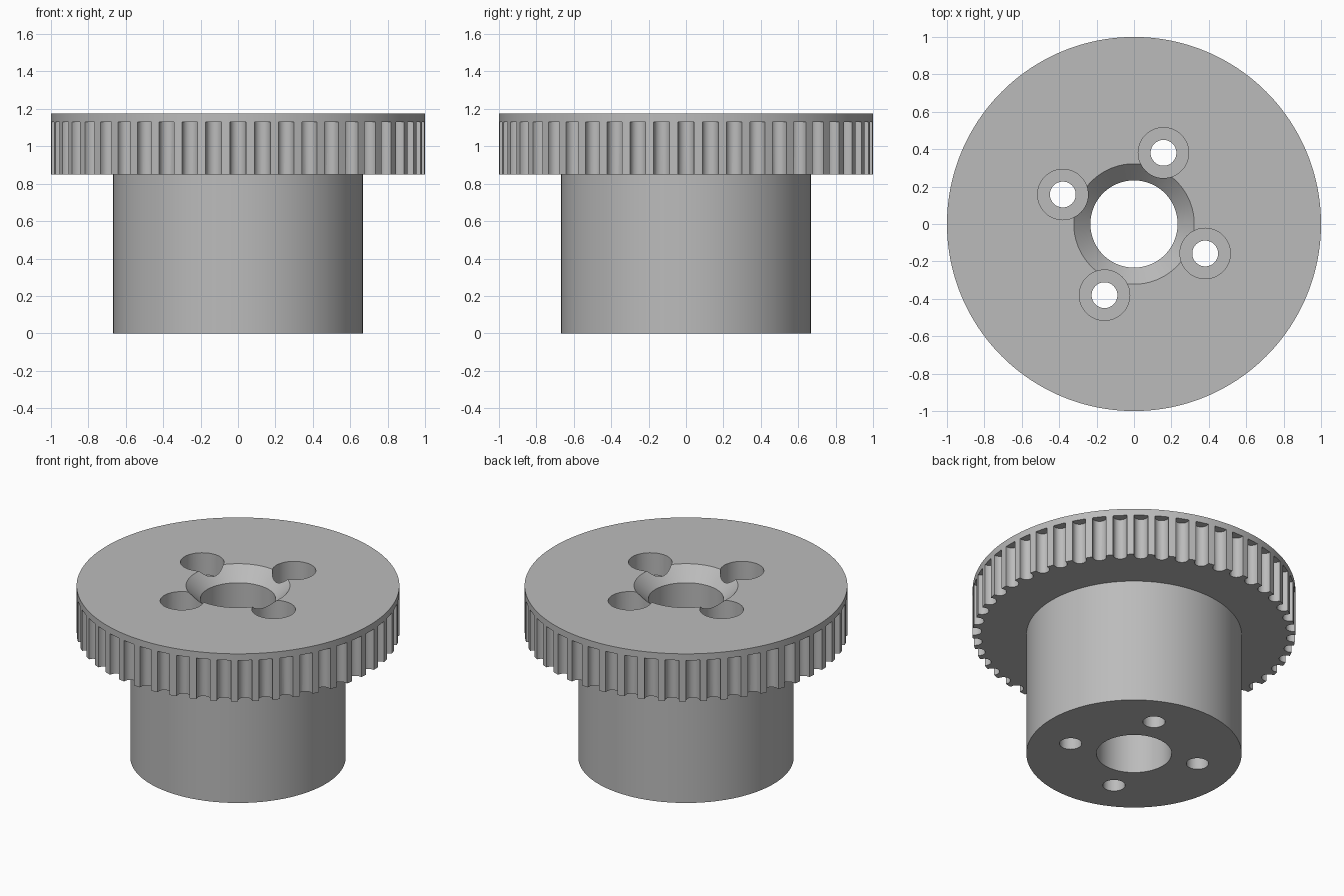
import bpy, bmesh, math
from mathutils import Matrix

if "Cube" in bpy.data.objects:
    bpy.data.objects.remove(bpy.data.objects["Cube"])

TOP, RIM_LOW, GROOVE_TOP = 1.175, 0.85, 1.13
TEETH = 48

metal = bpy.data.materials.new("grey_metal")
metal.diffuse_color = (0.5, 0.5, 0.5, 1)
metal.use_nodes = True
metal.node_tree.nodes["Principled BSDF"].inputs["Base Color"].default_value = metal.diffuse_color


def make_object(name, bm):
    bmesh.ops.recalc_face_normals(bm, faces=bm.faces)
    mesh = bpy.data.meshes.new(name)
    bm.to_mesh(mesh)
    bm.free()
    mesh.materials.append(metal)
    obj = bpy.data.objects.new(name, mesh)
    bpy.context.collection.objects.link(obj)
    return obj


def lathe(bm, profile, segments, centre=(0, 0), closed=False):
    """Revolve (radius, z) points; an open profile is capped at both ends."""
    rings = []
    for r, z in profile:
        rings.append([bm.verts.new((centre[0] + r * math.cos(math.tau * i / segments),
                                    centre[1] + r * math.sin(math.tau * i / segments), z))
                      for i in range(segments)])
    pairs = list(zip(rings, rings[1:]))
    if closed:
        pairs.append((rings[-1], rings[0]))
    else:
        bm.faces.new(rings[0])
        bm.faces.new(rings[-1])
    for a, b in pairs:
        for i in range(segments):
            j = (i + 1) % segments
            bm.faces.new((a[i], a[j], b[j], b[i]))


def prism(bm, outline, z0, z1, turn):
    low = [bm.verts.new(turn @ Matrix.Translation((x, y, z0)).translation) for x, y in outline]
    high = [bm.verts.new(turn @ Matrix.Translation((x, y, z1)).translation) for x, y in outline]
    bm.faces.new(low)
    bm.faces.new(high)
    for i in range(len(outline)):
        j = (i + 1) % len(outline)
        bm.faces.new((low[i], low[j], high[j], high[i]))


# Pulley body: hub, rim and chamfered bore in one revolved section
bm = bmesh.new()
lathe(bm, [(0.233, 0), (0.667, 0), (0.667, RIM_LOW), (1, RIM_LOW), (1, TOP),
           (0.322, TOP), (0.233, TOP - 0.089)], 192, closed=True)
pulley = make_object("pulley_body", bm)

# Round-bottomed belt grooves, open at the underside of the rim
R = 0.0425
groove = [(1.03, R)] + [(0.987 - R * math.sin(math.pi * k / 10), R * math.cos(math.pi * k / 10))
                        for k in range(11)] + [(1.03, -R)]
bm = bmesh.new()
for i in range(TEETH):
    prism(bm, groove, RIM_LOW - 0.05, GROOVE_TOP, Matrix.Rotation(math.tau * i / TEETH, 3, 'Z'))
groove_cutter = make_object("groove_cutter", bm)

# Four counterbored screw holes
bm = bmesh.new()
for i in range(4):
    a = math.radians(67.5 + 90 * i)
    lathe(bm, [(0.069, -0.05), (0.069, TOP - 0.15), (0.135, TOP - 0.15), (0.135, TOP + 0.05)],
          48, (0.412 * math.cos(a), 0.412 * math.sin(a)))
hole_cutter = make_object("hole_cutter", bm)

# Cut, then discard the cutters
bpy.context.view_layer.objects.active = pulley
pulley.select_set(True)
for cutter in (groove_cutter, hole_cutter):
    cutter.hide_render = True
    mod = pulley.modifiers.new(cutter.name, 'BOOLEAN')
    mod.operation = 'DIFFERENCE'
    mod.solver = 'EXACT'
    mod.object = cutter
    bpy.ops.object.modifier_apply(modifier=mod.name)
    bpy.data.objects.remove(cutter)

bpy.ops.object.shade_smooth_by_angle(angle=math.radians(30))
